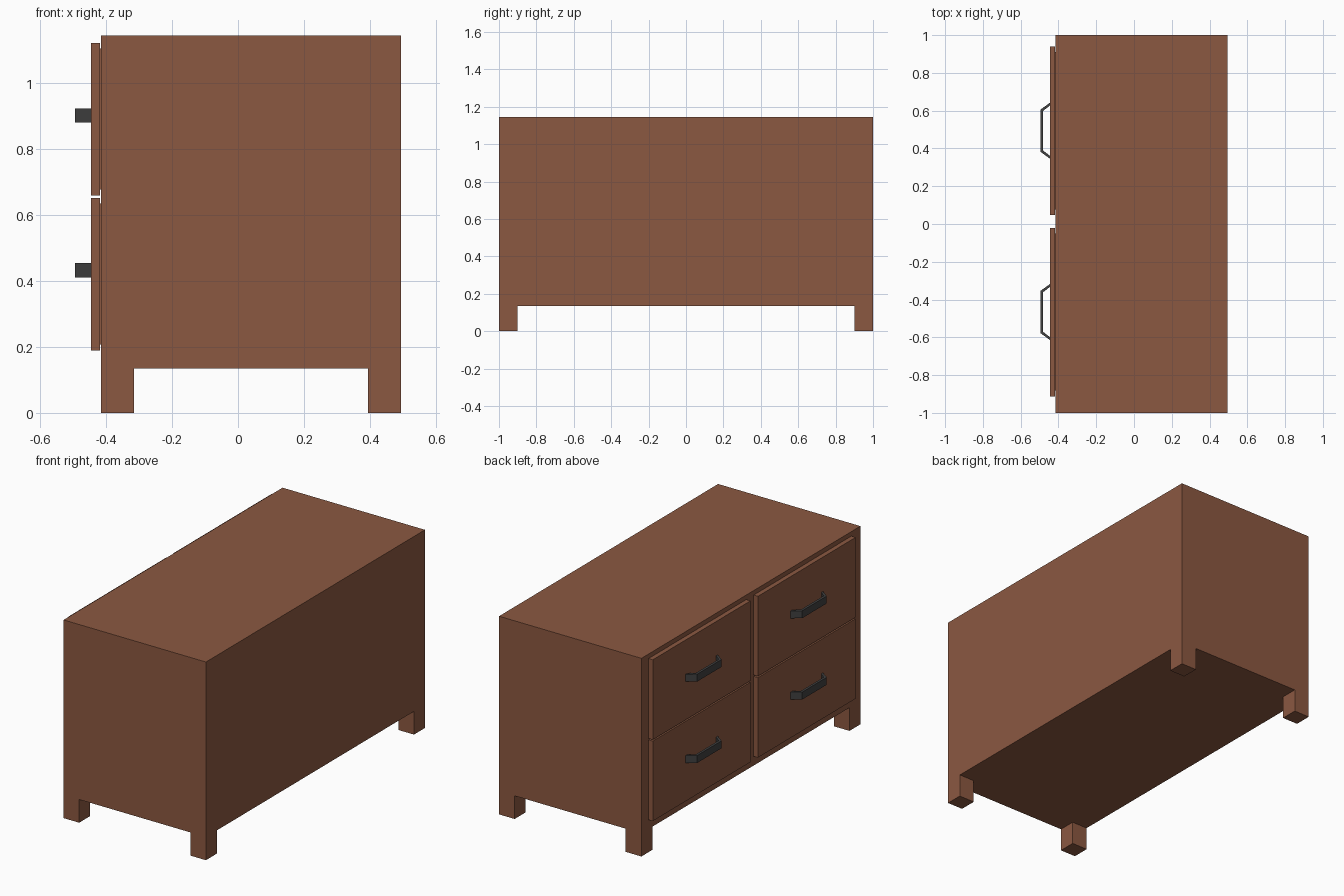
import bpy, bmesh

if "Cube" in bpy.data.objects:
    bpy.data.objects.remove(bpy.data.objects["Cube"])


def material(name, rgb):
    m = bpy.data.materials.new(name)
    m.diffuse_color = (*rgb, 1.0)
    m.use_nodes = True
    m.node_tree.nodes["Principled BSDF"].inputs["Base Color"].default_value = m.diffuse_color
    return m


WOOD = material("brown_wood", (0.26, 0.098, 0.053))
METAL = material("dark_metal", (0.052, 0.052, 0.052))


def finish(name, bm, mat):
    bmesh.ops.recalc_face_normals(bm, faces=bm.faces[:])
    me = bpy.data.meshes.new(name)
    bm.to_mesh(me)
    bm.free()
    me.materials.append(mat)
    ob = bpy.data.objects.new(name, me)
    bpy.context.collection.objects.link(ob)
    return ob


def box(name, x, y, z, mat=WOOD):
    """Box from (min, max) pairs on each axis."""
    bm = bmesh.new()
    bmesh.ops.create_cube(bm, size=1)
    for v in bm.verts:
        v.co = [r[0] if c < 0 else r[1] for c, r in zip(v.co, (x, y, z))]
    return finish(name, bm, mat)


def handle(name, yc, z0, z1):
    """Angular pull handle: a bent strip outline extruded upward."""
    half = [(-0.445, 0.148), (-0.495, 0.112), (-0.481, 0.105), (-0.445, 0.133)]
    outer = [half[0], half[1], (half[1][0], -half[1][1]), (half[0][0], -half[0][1])]
    inner = [half[3], half[2], (half[2][0], -half[2][1]), (half[3][0], -half[3][1])]
    bm = bmesh.new()
    o = [bm.verts.new((x, yc + y, z0)) for x, y in outer]
    i = [bm.verts.new((x, yc + y, z0)) for x, y in inner]
    faces = [bm.faces.new((o[k], o[k + 1], i[k + 1], i[k])) for k in range(3)]
    new = bmesh.ops.extrude_face_region(bm, geom=faces, use_keep_orig=True)["geom"]
    bmesh.ops.translate(bm, vec=(0, 0, z1 - z0),
                        verts=[g for g in new if isinstance(g, bmesh.types.BMVert)])
    return finish(name, bm, METAL)


# Cabinet body
box("cabinet_body", (-0.415, 0.495), (-1, 1), (0.134, 1.145))

# Four square feet at the corners
for xs, x in (("drawer_side", (-0.415, -0.315)), ("rear", (0.395, 0.495))):
    for ys, y in (("near", (-1, -0.9)), ("far", (0.9, 1))):
        box(f"foot_{xs}_{ys}", x, y, (0, 0.134))

# Two by two drawers on the -x side: thin backing, front panel and handle
for col, (y0, y1) in (("near", (-0.912, -0.02)), ("far", (0.048, 0.94))):
    for row, (z0, z1) in (("lower", (0.19, 0.652)), ("upper", (0.66, 1.122))):
        tag = f"{row}_{col}"
        box(f"drawer_backing_{tag}", (-0.42, -0.412),
            (y0 + 0.03, y1 - 0.03), (z0 + 0.017, z1 - 0.017))
        box(f"drawer_front_{tag}", (-0.446, -0.419), (y0, y1), (z0, z1))
        handle(f"drawer_handle_{tag}", (y0 + y1) / 2, z0 + 0.221, z0 + 0.264)
